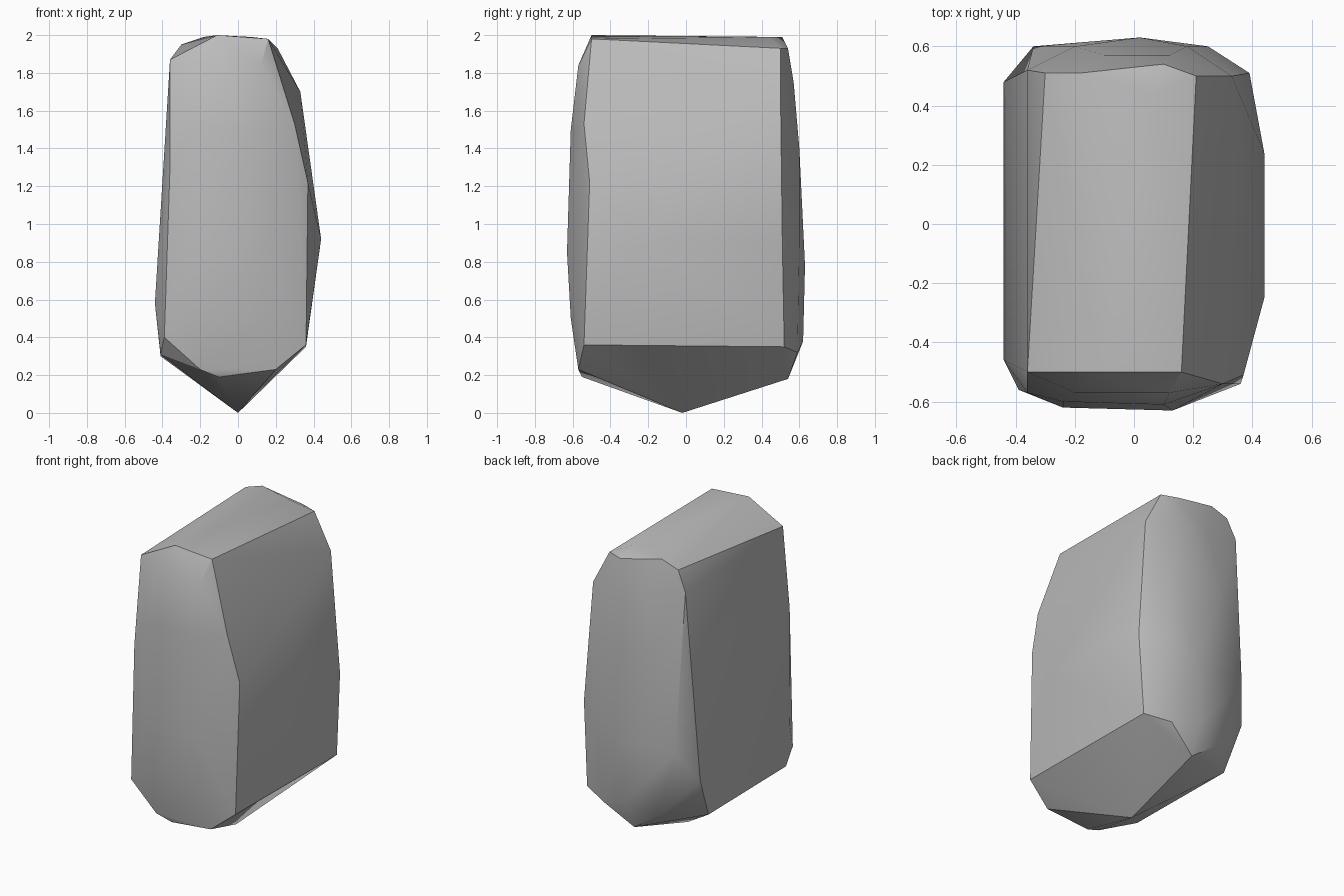
import bpy
import bmesh
import math

default_cube = bpy.data.objects.get("Cube")
if default_cube:
    bpy.data.objects.remove(default_cube, do_unlink=True)


def make_material(name, colour):
    """One flat colour for both the viewport and the render."""
    material = bpy.data.materials.new(name)
    material.use_nodes = True
    material.diffuse_color = colour
    shader = material.node_tree.nodes["Principled BSDF"]
    shader.inputs["Base Color"].default_value = colour
    shader.inputs["Roughness"].default_value = 0.9
    return material


def make_rock(name, corner_groups, material):
    """Wrap a tight skin around the corners of every side of the stone."""
    bm = bmesh.new()
    for group in corner_groups:
        for corner in group:
            bm.verts.new([value / 100 for value in corner])
    bmesh.ops.convex_hull(bm, input=bm.verts[:])
    loose = [vert for vert in bm.verts if not vert.link_faces]
    bmesh.ops.delete(bm, geom=loose, context="VERTS")
    bmesh.ops.recalc_face_normals(bm, faces=bm.faces[:])

    mesh = bpy.data.meshes.new(name)
    bm.to_mesh(mesh)
    bm.free()
    mesh.materials.append(material)
    rock = bpy.data.objects.new(name, mesh)
    bpy.context.collection.objects.link(rock)

    # Soft facets, with the strong ridges kept crisp
    bpy.ops.object.select_all(action="DESELECT")
    rock.select_set(True)
    bpy.context.view_layer.objects.active = rock
    bpy.ops.object.shade_smooth_by_angle(angle=math.radians(30))
    return rock


# Corners in hundredths of a unit
# Flat crown, sloping to the left-hand shoulder
crown = [(-11, -50, 200), (16, -50, 198), (-18, 51, 199), (7, 44, 199),
         (21, 50, 193), (10, 54, 193), (-30, 51, 195),
         (-36, -50, 187), (-36, 52, 182)]

# Narrow front, bulging gently
front = [(-20, -57, 184), (12, -57, 184), (-24, -60, 150), (10, -61, 150),
         (-24, -62, 85), (13, -63, 85), (-20, -61, 50), (15, -61, 50),
         (-39, -56, 40), (-36, -57, 130), (30, -54, 153)]

# Narrow back
back = [(-10, 57, 175), (12, 57, 175), (-20, 60, 140), (18, 60, 140),
        (2, 63, 78), (-34, 60, 78), (25, 60, 90), (0, 62, 38)]

# Broad flat side and broad bulging side
sides = [(-44, -46, 58), (-44, 48, 58), (-41, -46, 31), (-41, 35, 30),
         (33, 50, 170), (37, -51, 122), (44, -25, 92), (44, 24, 92),
         (39, 51, 90)]

# Blunt pyramid underneath
base = [(-20, -57, 23), (-10, -55, 19), (20, -57, 23), (36, -54, 36),
        (36, 52, 35), (20, 59, 32), (-20, 58, 32), (0, 54, 18), (0, -2, 0)]

stone_grey = make_material("stone_grey", (0.5, 0.5, 0.5, 1.0))
make_rock("rock", [crown, front, back, sides, base], stone_grey)
